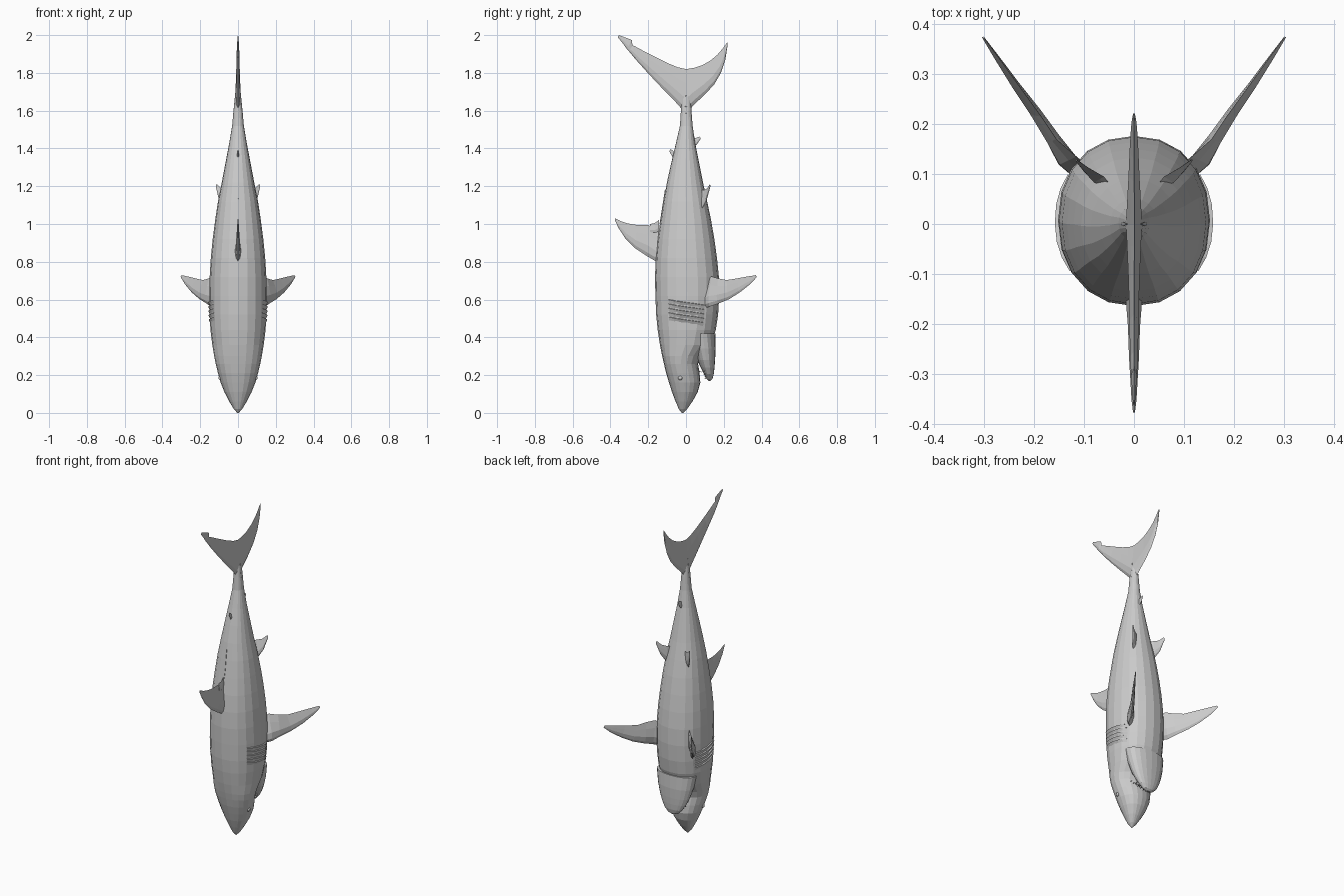
import bpy, bmesh, math
from mathutils import Vector

SEG = 20
# body stations: z, back y, belly y, half width
BODY = [(0.0, -.022, -.014, .004), (.02, -.038, .006, .022), (.06, -.055, .034, .046),
        (.11, -.074, .062, .072), (.16, -.090, .076, .092), (.21, -.105, .072, .106),
        (.26, -.117, .064, .118), (.30, -.126, .078, .126), (.36, -.138, .130, .136),
        (.44, -.150, .158, .146), (.52, -.158, .170, .150), (.62, -.162, .176, .152),
        (.72, -.164, .174, .150), (.82, -.160, .164, .144), (.92, -.150, .150, .134),
        (1.02, -.135, .133, .121), (1.12, -.119, .112, .106), (1.22, -.101, .090, .086),
        (1.32, -.079, .070, .067), (1.42, -.055, .050, .048), (1.52, -.032, .035, .031),
        (1.60, -.027, .029, .024), (1.66, -.024, .024, .018), (1.74, -.008, .008, .006)]
# lower jaw stations
JAW = [(.170, .118, .130, .012), (.180, .108, .140, .036), (.205, .096, .147, .060),
       (.24, .078, .151, .080), (.28, .060, .154, .097), (.34, .040, .157, .114),
       (.42, .02, .155, .128)]


def make(name, verts, faces):
    me = bpy.data.meshes.new(name)
    me.from_pydata([tuple(v) for v in verts], [], faces)
    bm = bmesh.new()
    bm.from_mesh(me)
    bmesh.ops.recalc_face_normals(bm, faces=bm.faces)
    bm.to_mesh(me)
    bm.free()
    ob = bpy.data.objects.new(name, me)
    bpy.context.collection.objects.link(ob)
    return ob


def loft(name, rings):
    n = len(rings[0])
    verts = [v for r in rings for v in r]
    faces = [(i * n + j, i * n + (j + 1) % n, (i + 1) * n + (j + 1) % n, (i + 1) * n + j)
             for i in range(len(rings) - 1) for j in range(n)]
    faces += [tuple(range(n)), tuple(range((len(rings) - 1) * n, len(rings) * n))]
    return make(name, verts, faces)


def oval(st, a, grow=0.0):
    # slightly squared ellipse point; angle 0 is the side, 90 the belly
    z, back, belly, hw = st
    p = lambda v: math.copysign(abs(v) ** .92, v)
    return Vector(((hw + grow) * p(math.cos(a)),
                   (back + belly) / 2 + ((belly - back) / 2 + grow) * p(math.sin(a)), z))


def station(z):
    for a, b in zip(BODY, BODY[1:]):
        if a[0] <= z <= b[0]:
            t = (z - a[0]) / (b[0] - a[0])
            return tuple(p + (q - p) * t for p, q in zip(a, b))


def tube(name, stations):
    return loft(name, [[oval(s, 2 * math.pi * j / SEG) for j in range(SEG)] for s in stations])


def fin(name, sections, normal, side=1):
    # each section: leading point, trailing point, half thickness
    n = Vector(normal).normalized()
    prof = [(0, 0), (.12, .7), (.35, 1), (.7, .5), (1, .04), (.7, -.5), (.35, -1), (.12, -.7)]
    rings = []
    for le, te, th in sections:
        le, te = Vector(le), Vector(te)
        ring = [le.lerp(te, c) + n * (w * th) for c, w in prof]
        rings.append([Vector((v.x * side, v.y, v.z)) for v in ring])
    return loft(name, rings)


def flat_fin(name, rows):
    # fin in the middle plane: (lead y, lead z, trail y, trail z, half thickness)
    return fin(name, [((0, a, b), (0, c, d), t) for a, b, c, d, t in rows], (1, 0, 0))


tube("body", BODY)
tube("lower_jaw", JAW)

# fins on the middle plane
flat_fin("dorsal_fin", [(-.10, .78, -.10, .97, .018), (-.155, .80, -.155, .96, .016),
                        (-.21, .832, -.20, .995, .012), (-.27, .872, -.26, .995, .010),
                        (-.32, .922, -.31, 1.003, .007), (-.355, .975, -.345, 1.015, .005),
                        (-.377, 1.02, -.375, 1.03, .002)])
flat_fin("dorsal_free_tip", [(-.19, .95, -.19, 1.0, .006), (-.16, .95, -.165, 1.005, .006),
                             (-.143, .96, -.142, 1.022, .003)])
flat_fin("second_dorsal_fin", [(-.05, 1.34, -.045, 1.39, .007), (-.07, 1.352, -.065, 1.385, .005),
                               (-.088, 1.385, -.082, 1.397, .002)])
flat_fin("anal_fin", [(.03, 1.40, .03, 1.45, .007), (.055, 1.418, .05, 1.455, .005),
                      (.078, 1.452, .072, 1.463, .002)])
flat_fin("tail_upper_lobe", [(0, 1.58, 0, 1.82, .016), (-.04, 1.63, -.045, 1.83, .014),
                             (-.12, 1.712, -.10, 1.853, .011), (-.20, 1.797, -.18, 1.893, .009),
                             (-.27, 1.875, -.255, 1.932, .008), (-.29, 1.90, -.272, 1.942, .007),
                             (-.302, 1.914, -.283, 1.945, .006), (-.312, 1.925, -.287, 1.974, .006),
                             (-.335, 1.957, -.315, 1.985, .004), (-.362, 1.99, -.355, 2.0, .002)])
flat_fin("tail_lower_lobe", [(0, 1.58, 0, 1.82, .016), (.04, 1.63, .04, 1.826, .014),
                             (.10, 1.685, .085, 1.84, .011), (.15, 1.74, .13, 1.866, .009),
                             (.185, 1.80, .165, 1.895, .007), (.208, 1.87, .195, 1.93, .005),
                             (.221, 1.95, .218, 1.962, .002)])
flat_fin("back_ridge", [(-.10, 1.0, -.09, 1.19, .004), (-.14, 1.0, -.112, 1.18, .003)])

for side, tag in ((1, "right"), (-1, "left")):
    # paired fins
    fin("pectoral_fin_" + tag,
        [((.10, .09, .55), (.09, .11, .70), .020), ((.145, .125, .563), (.115, .135, .722), .017),
         ((.165, .17, .578), (.155, .17, .712), .014), ((.205, .23, .603), (.185, .215, .703), .011),
         ((.245, .285, .638), (.225, .27, .712), .008), ((.28, .338, .68), (.265, .325, .722), .005),
         ((.303, .374, .718), (.298, .37, .729), .002)], (.82, -.57, 0), side)
    fin("pelvic_fin_" + tag,
        [((.05, .06, 1.06), (.035, .065, 1.18), .010), ((.08, .088, 1.085), (.06, .095, 1.18), .008),
         ((.10, .108, 1.125), (.09, .112, 1.188), .005),
         ((.117, .128, 1.195), (.113, .127, 1.212), .002)], (.6, -.8, 0), side)
    fin("tail_keel_" + tag,
        [((.005, 0, 1.50), (.002, 0, 1.74), .008), ((.026, 0, 1.58), (.014, 0, 1.70), .004)],
        (0, 1, 0), side)

    # overlapping gill flaps
    for g in range(5):
        cols = 7
        verts = []
        for dz, off in ((0, -.002), (.017, .007), (.02, -.006)):
            for k in range(cols):
                t = k / (cols - 1)
                bulge = off * math.sin(math.pi * (.1 + .8 * t))
                z = .475 + g * .023 + dz - .03 * (t - .5)
                v = oval(station(z), -.6 + 1.15 * t, bulge)
                verts.append((v.x * side, v.y, v.z))
        faces = [(r * cols + k, r * cols + k + 1, (r + 1) * cols + k + 1, (r + 1) * cols + k)
                 for r in range(2) for k in range(cols - 1)]
        make("gill_flap_%s_%d" % (tag, g + 1), verts, faces)

    # eye
    v = oval(station(.185), -.2, -.005)
    bpy.ops.mesh.primitive_uv_sphere_add(segments=12, ring_count=8, radius=.012,
                                         location=(v.x * side, v.y, v.z))
    bpy.context.object.name = "eye_" + tag


# teeth along both jaws
def teeth(name, points, tilt):
    verts, faces = [], []
    for p in points:
        p, b = Vector(p), len(verts)
        verts += [p + Vector((-.006, 0, 0)), p + Vector((.006, 0, 0)),
                  p + Vector((0, .003, .006)), p + Vector(tilt)]
        faces += [(b, b + 1, b + 3), (b + 1, b + 2, b + 3), (b + 2, b, b + 3), (b, b + 2, b + 1)]
    make(name, verts, faces)


arc = [math.radians(a) for a in range(-60, 61, 15)]
teeth("upper_teeth", [(.075 * math.sin(a), .066 - .05 * (1 - math.cos(a)), .215 + .05 * (1 - math.cos(a)))
                      for a in arc], (0, .018, .006))
teeth("lower_teeth", [(.07 * math.sin(a), .112 - .03 * (1 - math.cos(a)), .183 + .07 * (1 - math.cos(a)))
                      for a in arc], (0, -.016, -.004))
